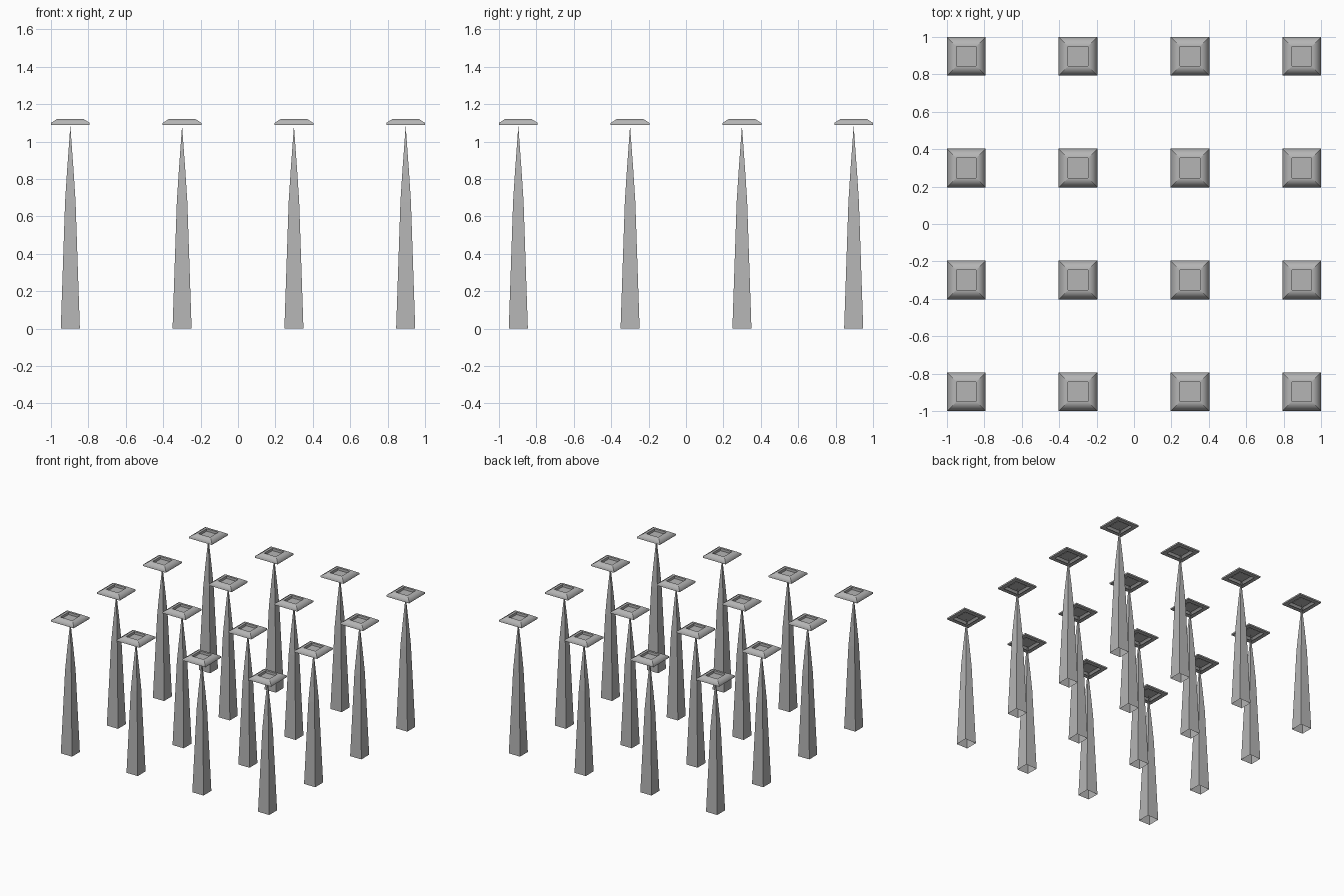
import bpy, bmesh

if "Cube" in bpy.data.objects:
    bpy.data.objects.remove(bpy.data.objects["Cube"])

# Dark grey shared by all parts
grey = bpy.data.materials.new("dark_grey")
grey.diffuse_color = (0.46, 0.46, 0.46, 1)
grey.use_nodes = True
grey.node_tree.nodes["Principled BSDF"].inputs["Base Color"].default_value = grey.diffuse_color


def square_loft(name, profile, cap_end=False, smooth_angle=0.0):
    """Stack square rings given as (half width, z) and skin between them."""
    bm = bmesh.new()
    rings = []
    for h, z in profile:
        if h == 0:
            rings.append([bm.verts.new((0, 0, z))])
        else:
            rings.append([bm.verts.new((sx * h, sy * h, z))
                          for sx, sy in ((-1, -1), (1, -1), (1, 1), (-1, 1))])
    for a, b in zip(rings, rings[1:]):
        for i in range(4):
            j = (i + 1) % 4
            if len(b) == 1:
                bm.faces.new((a[i], a[j], b[0]))
            else:
                bm.faces.new((a[i], a[j], b[j], b[i]))
    if cap_end:
        bm.faces.new(rings[-1])
    # Smooth along the profile only; the four mitred corners stay sharp
    if smooth_angle:
        bm.normal_update()
        for f in bm.faces:
            f.smooth = True
        for e in bm.edges:
            along_ring = any(e.verts[0] in r and e.verts[1] in r for r in rings)
            e.smooth = along_ring and e.calc_face_angle(0) < smooth_angle
    mesh = bpy.data.meshes.new(name)
    bm.to_mesh(mesh)
    bm.free()
    mesh.materials.append(grey)
    return mesh


# Tapered square spike, open underneath
spike = square_loft("spike", [(0.051, 0), (0.028, 0.68), (0.017, 0.85), (0, 1.085)])

# Square cap: bevelled rim, open channel below, recessed panel in the middle
cap = square_loft("cap", [(0.07, 1.088), (0.1035, 1.088), (0.1035, 1.10),
                          (0.072, 1.12), (0.053, 1.12), (0.053, 1.10)],
                  cap_end=True, smooth_angle=1.05)

# Four by four grid of spikes and caps
for x in (-0.8965, -0.299, 0.299, 0.8965):
    for y in (-0.8965, -0.299, 0.299, 0.8965):
        for mesh in (spike, cap):
            ob = bpy.data.objects.new(mesh.name, mesh)
            ob.location = (x, y, 0)
            bpy.context.collection.objects.link(ob)
